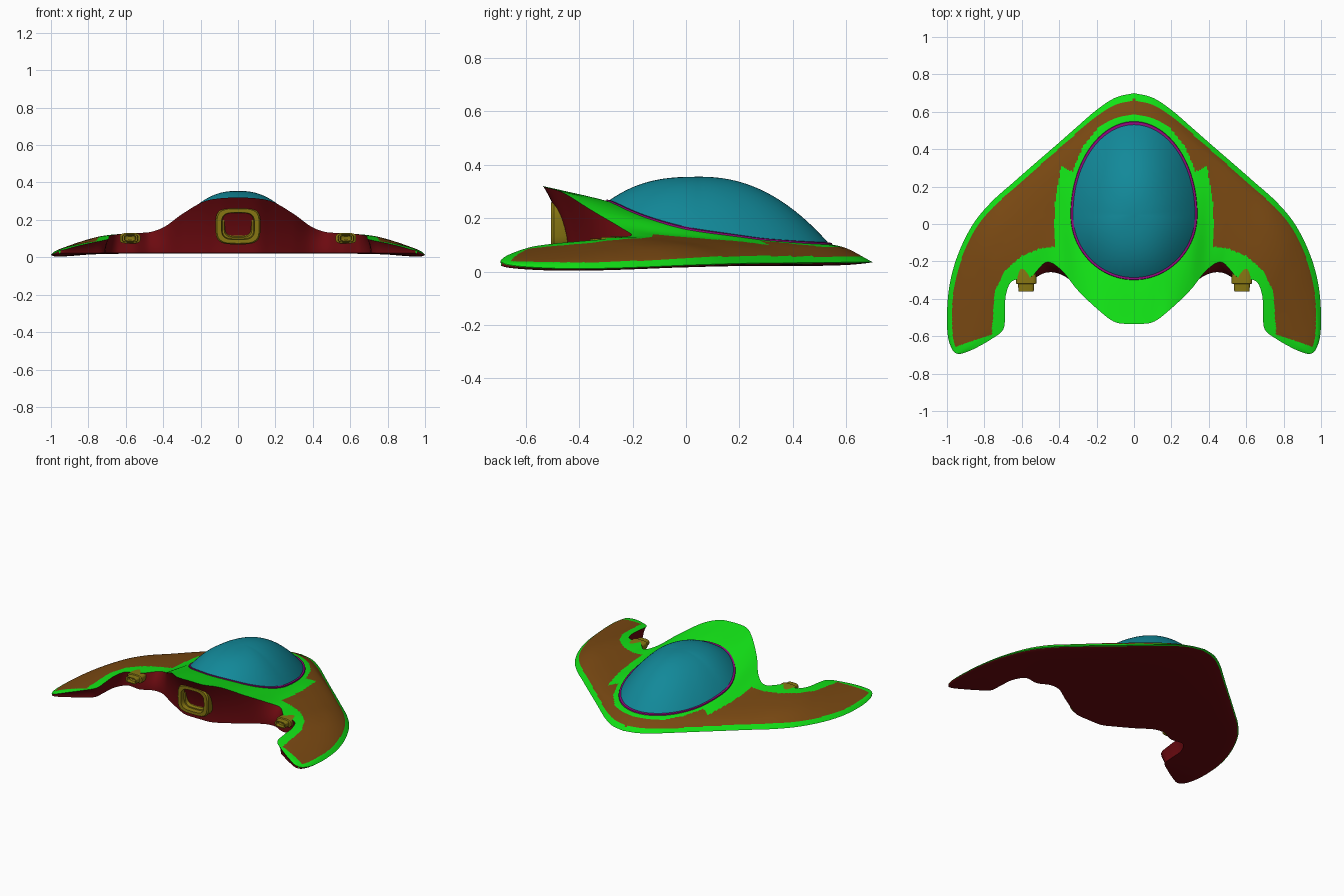
import bpy, bmesh, math
from mathutils import Vector
from mathutils.bvhtree import BVHTree

if "Cube" in bpy.data.objects:
    bpy.data.objects.remove(bpy.data.objects["Cube"])


def material(name, rgb):
    m = bpy.data.materials.new(name)
    m.diffuse_color = (*rgb, 1)
    m.use_nodes = True
    m.node_tree.nodes["Principled BSDF"].inputs["Base Color"].default_value = m.diffuse_color
    return m


GREEN = material("trim_green", (0.006, 0.76, 0.008))
BROWN = material("panel_brown", (0.19, 0.065, 0.006))
RED = material("under_red", (0.15, 0.003, 0.005))
TEAL = material("canopy_teal", (0.006, 0.25, 0.32))
PURPLE = material("rim_purple", (0.26, 0.003, 0.19))
OLIVE = material("nozzle_olive", (0.24, 0.18, 0.006))


def hermite(xs, vals, x):
    """Smooth interpolation of vals placed at knots xs."""
    n = len(xs)
    i = min(max(k for k in range(n) if xs[k] <= x + 1e-9), n - 2)

    def slope(k):
        a, b = max(k - 1, 0), min(k + 1, n - 1)
        return (vals[b] - vals[a]) / (xs[b] - xs[a])
    d = xs[i + 1] - xs[i]
    u = (x - xs[i]) / d
    return ((2*u**3 - 3*u*u + 1) * vals[i] + (u**3 - 2*u*u + u) * d * slope(i)
            + (3*u*u - 2*u**3) * vals[i + 1] + (u**3 - u*u) * d * slope(i + 1))


def finish(bm, name, mats, mirror=False, angle=40):
    bmesh.ops.recalc_face_normals(bm, faces=bm.faces[:])
    me = bpy.data.meshes.new(name)
    bm.to_mesh(me)
    bm.free()
    for m in mats:
        me.materials.append(m)
    ob = bpy.data.objects.new(name, me)
    bpy.context.collection.objects.link(ob)
    bpy.ops.object.select_all(action='DESELECT')
    ob.select_set(True)
    bpy.context.view_layer.objects.active = ob
    bpy.ops.object.shade_smooth_by_angle(angle=math.radians(angle))
    if mirror:
        ob.modifiers.new("Mirror", 'MIRROR')
    return ob


def loft(bm, rings, closed=True):
    """Skin a list of equal-length point rings; yields (ring, index, face)."""
    vs = [[bm.verts.new(p) for p in r] for r in rings]
    n = len(vs[0])
    out = []
    for i in range(len(vs) - 1):
        for j in range(n if closed else n - 1):
            k = (j + 1) % n
            out.append((i, j, bm.faces.new((vs[i][j], vs[i + 1][j], vs[i + 1][k], vs[i][k]))))
    return vs, out


# Hull sections, centre to wing tip: leading edge xyz, trailing edge xyz
EDGES = [
    (0, .70, .035, 0, -.535, .32), (.1, .675, .035, .1, -.525, .315),
    (.2, .61, .035, .19, -.46, .295), (.31, .515, .034, .30, -.355, .23),
    (.41, .427, .033, .39, -.245, .165), (.52, .332, .032, .47, -.205, .135),
    (.64, .227, .031, .555, -.285, .13), (.76, .12, .028, .65, -.305, .122),
    (.86, 0, .024, .685, -.38, .115), (.94, -.16, .017, .69, -.48, .106),
    (.985, -.32, .012, .70, -.565, .095), (1, -.48, .012, .77, -.62, .08),
    (.995, -.6, .018, .86, -.67, .06), (.975, -.665, .026, .925, -.694, .042),
    (.957, -.689, .034, .95, -.692, .036)]
# Upper surface heights between the edges at T_KNOTS
T_KNOTS = (0, .1, .3, .55, .8, 1)
HEIGHTS = [
    (.095, .122, .168, .262), (.095, .124, .168, .260), (.094, .124, .168, .24),
    (.09, .122, .16, .20), (.08, .11, .128, .146), (.074, .103, .12, .13),
    (.07, .10, .118, .127), (.064, .096, .113, .121), (.056, .088, .106, .114),
    (.046, .075, .094, .104), (.038, .064, .083, .093), (.033, .052, .068, .078),
    (.030, .042, .053, .060), (.030, .035, .040, .043), (.034, .035, .036, .036)]
# Plan offset of the lower trailing edge from the upper one
UNDER = [(0, .09), (0, .085), (-.01, .06), (-.01, .02), (0, -.025), (0, -.055),
         (0, -.012), (0, .012), (.015, .01), (.02, 0), (.02, .01), (.012, .015),
         (.006, .012), (0, .004), (0, 0)]
# Inner border of the brown panel
PANEL = [(-1, .585), (0, .585), (.1, .565), (.18, .53), (.27, .42), (.33, .28), (.39, .31),
         (.425, .1), (.425, -.12), (.5, -.13), (.6, -.17), (.69, -.25), (.745, -.36),
         (.76, -.59), (.95, -.655), (1.2, -.655), (1.2, 1), (-1, 1)]


def in_panel(x, y):
    hit = False
    for (x1, y1), (x2, y2) in zip(PANEL, PANEL[1:] + PANEL[:1]):
        if (y1 > y) != (y2 > y) and x < x1 + (y - y1) * (x2 - x1) / (y2 - y1):
            hit = not hit
    return hit


NT, NR, NB, SUB = 80, 12, 16, 12
idx = list(range(len(EDGES)))
columns = []
for c in range((len(EDGES) - 1) * SUB + 1):
    s = c / SUB
    fx, fy, fz, rx, ry, rz = [hermite(idx, [e[k] for e in EDGES], s) for k in range(6)]
    hs = [fz] + [hermite(idx, [h[k] for h in HEIGHTS], s) for k in range(4)] + [rz]
    ux, uy = [hermite(idx, [u[k] for u in UNDER], s) for k in range(2)]
    bz = min(.022, rz - .001)
    zm = min(.02, max(0, fz - .013))
    loop = []
    for i in range(NT):                      # upper skin
        t = (i / NT) ** 1.15
        loop.append((fx + (rx - fx) * t, fy + (ry - fy) * t, hermite(T_KNOTS, hs, t)))
    for i in range(NR):                      # trailing face
        u = i / NR
        w = 1 - (1 - u) ** 2
        loop.append((rx + ux * w, ry + uy * w, rz + (bz - rz) * u))
    for i in range(NB):                      # belly
        v = 1 - (1 - i / NB) ** 1.5
        loop.append((rx + ux + (fx - rx - ux) * v, ry + uy + (fy - ry - uy) * v,
                     bz + (zm - bz) * v + (fz - zm) * v ** 14))
    columns.append(loop)

bm = bmesh.new()
verts, faces = loft(bm, columns)
for i, j, f in faces:
    c = f.calc_center_median()
    if j < NT:
        e = Vector(columns[i][0])
        brown = in_panel(c.x, c.y) and (Vector((c.x, c.y)) - e.xy).length > .035
        f.material_index = 1 if brown else 0
    else:
        f.material_index = 0 if j >= NT + NR + NB - 1 else 2
bm.faces.new(verts[-1])
bmesh.ops.remove_doubles(bm, verts=bm.verts[:], dist=1e-5)
tree = BVHTree.FromBMesh(bm)
finish(bm, "hull", [GREEN, BROWN, RED], mirror=True)


def hull_z(x, y):
    hit = tree.ray_cast(Vector((max(abs(x), .002), y, 1)), Vector((0, 0, -1)))[0]
    return hit.z if hit else .1


# Egg-shaped canopy seated on the hull, with a thin rim
CY, N = .05, 96


def egg(a, r):
    return .33 * r * math.cos(a), CY + (.485 if math.sin(a) > 0 else .34) * r * math.sin(a)


angles = [2 * math.pi * k / N for k in range(N)]
base = [hull_z(*egg(a, 1)) + .002 for a in angles]
rings = []
for k in range(1, 29):
    r = k / 28
    rings.append([(*egg(a, r), b + (.355 - b) * (1 - r ** (2.2 - .5 * min(0, math.sin(a)))))
                  for a, b in zip(angles, base)])
bm = bmesh.new()
verts, _ = loft(bm, rings)
top = bm.verts.new((0, CY, .3555))
for k in range(N):
    bm.faces.new((top, verts[0][k], verts[0][(k + 1) % N]))
finish(bm, "canopy", [TEAL], angle=60)

bm = bmesh.new()
loft(bm, [[(*egg(a, r), hull_z(*egg(a, r)) + dz) for a in angles]
          for r, dz in ((.985, 0), (.988, .006), (1.022, .006), (1.03, -.003))])
finish(bm, "canopy_rim", [PURPLE])


def nozzle(name, x, z, hx, hz, profile, mirror=False):
    """Rounded-square exhaust lofted along y from (scale, y) pairs."""
    def ring(k, y):
        pts = []
        for i in range(40):
            a = 2 * math.pi * i / 40
            c, s = math.cos(a), math.sin(a)
            pts.append((x + k * hx * math.copysign(abs(c) ** .55, c), y,
                        z + k * hz * math.copysign(abs(s) ** .55, s)))
        return pts
    bm = bmesh.new()
    vs, _ = loft(bm, [ring(k, y) for k, y in profile])
    bm.faces.new(vs[0])
    bm.faces.new(vs[-1])
    finish(bm, name, [OLIVE], mirror, 35)


# Exhausts
nozzle("main_exhaust", 0, .167, .12, .098,
       [(.8, -.40), (.97, -.44), (1, -.495), (.94, -.505), (.74, -.505), (.7, -.475),
        (.62, -.475), (.56, -.455), (.4, -.45)])
nozzle("wing_exhaust", .577, .102, .055, .028,
       [(.9, -.24), (1, -.285), (1, -.318), (.78, -.322), (.74, -.36), (.56, -.36),
        (.5, -.335), (.3, -.33)], mirror=True)
